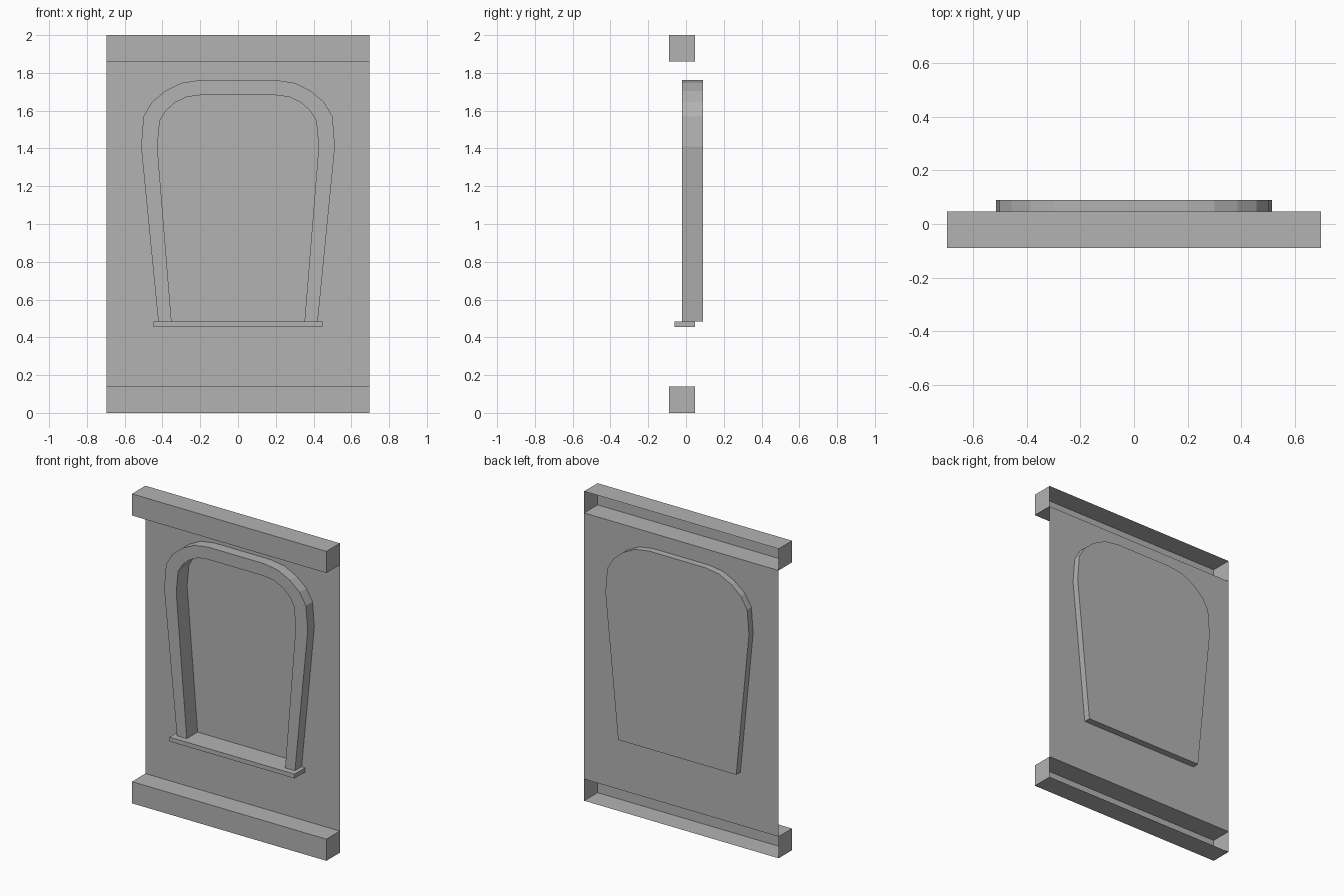
import bpy
import bmesh

cube = bpy.data.objects.get("Cube")
if cube:
    bpy.data.objects.remove(cube, do_unlink=True)

HALF_W, HEIGHT, BEAM = 0.695, 2.0, 0.14
WALL_Y, FRONT_Y, BACK_Y = 0.047, -0.021, 0.09
SILL_TOP = 0.483

grey = bpy.data.materials.new("plain grey")
grey.use_nodes = True
colour = (0.45, 0.45, 0.45, 1)
grey.diffuse_color = colour
grey.node_tree.nodes["Principled BSDF"].inputs["Base Color"].default_value = colour


def finish(name, bm):
    mesh = bpy.data.meshes.new(name)
    bm.to_mesh(mesh)
    bm.free()
    mesh.materials.append(grey)
    obj = bpy.data.objects.new(name, mesh)
    bpy.context.collection.objects.link(obj)


def box(name, half_x, y0, y1, z0, z1, open_back=False):
    bm = bmesh.new()
    bmesh.ops.create_cube(bm, size=1)
    for v in bm.verts:
        v.co = (v.co.x * 2 * half_x, y1 if v.co.y > 0 else y0, z1 if v.co.z > 0 else z0)
    if open_back:
        bm.normal_update()
        back = [f for f in bm.faces if f.normal.y > 0.9]
        bmesh.ops.delete(bm, geom=back, context="FACES_ONLY")
    finish(name, bm)


def arch(half):
    """Mirror a right-hand profile into a full open outline."""
    return half + [(-x, z) for x, z in reversed(half)]


def row(bm, outline, y):
    return [bm.verts.new((x, y, z)) for x, z in outline]


def bridge(bm, a, b):
    for i in range(len(a) - 1):
        bm.faces.new((a[i], a[i + 1], b[i + 1], b[i]))


outer = arch([(0.422, SILL_TOP), (0.513, 1.41), (0.5, 1.57), (0.455, 1.646),
              (0.386, 1.704), (0.3, 1.747), (0.2, 1.762)])
inner = arch([(0.352, SILL_TOP), (0.427, 1.41), (0.414, 1.548), (0.38, 1.602),
              (0.33, 1.645), (0.27, 1.673), (0.2, 1.682)])

# Top and bottom beams, hollow towards the back
box("top_beam", HALF_W, -BACK_Y, WALL_Y, HEIGHT - BEAM, HEIGHT, True)
box("bottom_beam", HALF_W, -BACK_Y, WALL_Y, 0, BEAM, True)

# Thin wall sheet with the window opening
bm = bmesh.new()
corners = [(HALF_W, BEAM), (HALF_W, HEIGHT - BEAM), (-HALF_W, HEIGHT - BEAM), (-HALF_W, BEAM)]
for outline in (corners, outer):
    loop = row(bm, outline, WALL_Y)
    for i, v in enumerate(loop):
        bm.edges.new((v, loop[i - 1]))
bmesh.ops.triangle_fill(bm, edges=bm.edges[:], use_beauty=True, normal=(0, -1, 0))
bmesh.ops.dissolve_limit(bm, angle_limit=0.01, verts=bm.verts[:], edges=bm.edges[:])
finish("wall_panel", bm)

# Arched window frame running through the wall
bm = bmesh.new()
outer_front, outer_back = row(bm, outer, FRONT_Y), row(bm, outer, BACK_Y)
inner_front, inner_back = row(bm, inner, FRONT_Y), row(bm, inner, BACK_Y)
bridge(bm, outer_back, outer_front)
bridge(bm, outer_front, inner_front)
bridge(bm, inner_front, inner_back)
finish("window_frame", bm)

# Recessed pane closing the back, with the floor of the recess
bm = bmesh.new()
pane = row(bm, outer, BACK_Y)
bm.faces.new(pane)
floor = row(bm, [outer[0], outer[-1]], WALL_Y)
bm.faces.new((pane[0], pane[-1], floor[1], floor[0]))
finish("window_pane", bm)

# Window sill
box("window_sill", 0.447, -0.061, WALL_Y, 0.455, SILL_TOP)
